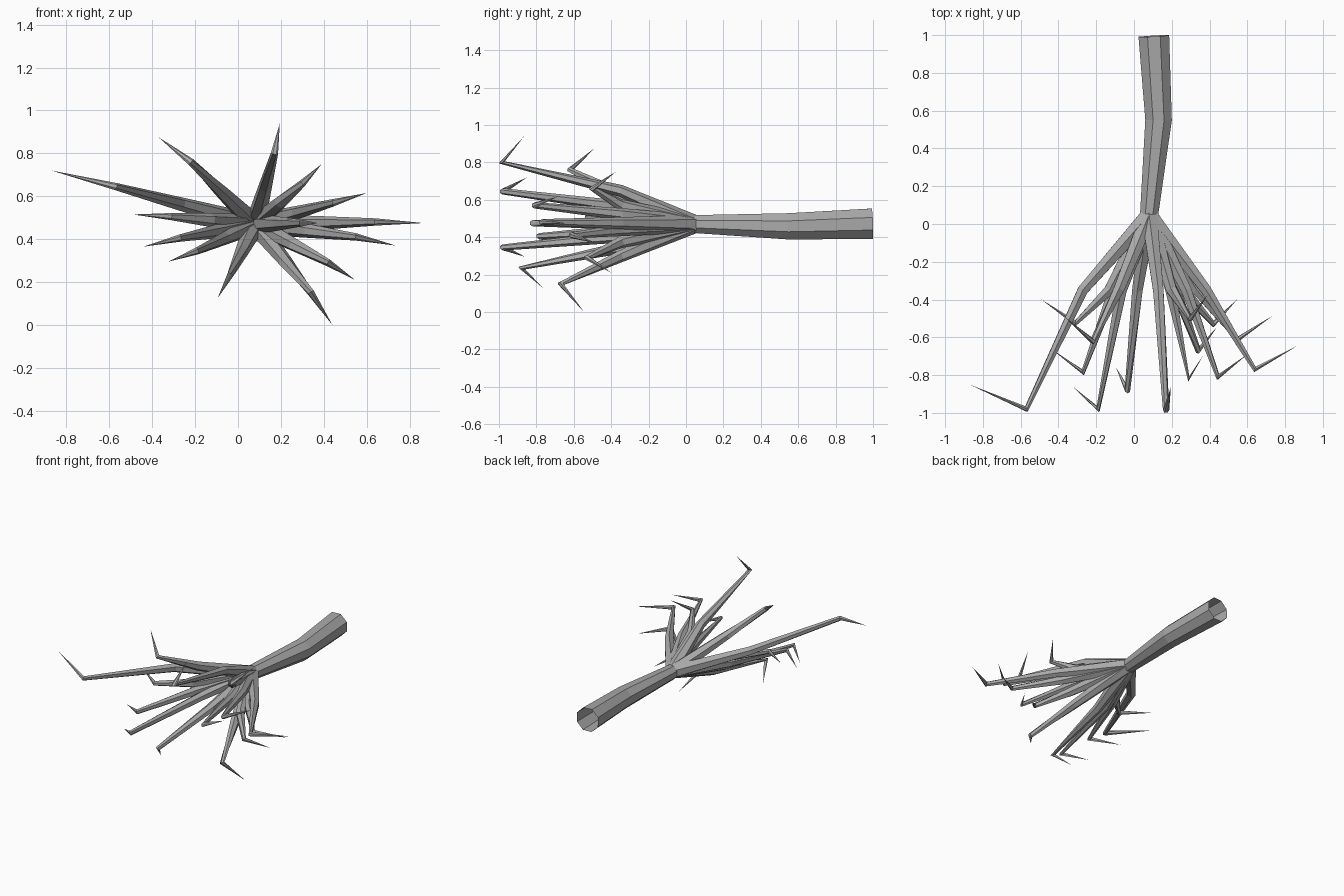
import bpy, bmesh, math
from mathutils import Vector

cube = bpy.data.objects.get("Cube")
if cube:
    bpy.data.objects.remove(cube)

bark = bpy.data.materials.new("grey bark")
bark.use_nodes = True
GREY = (0.4, 0.4, 0.4, 1)
bark.diffuse_color = GREY
bark.node_tree.nodes["Principled BSDF"].inputs["Base Color"].default_value = GREY


def tube(name, points, radii, sides):
    """Open tapered tube with rings mitred to the path; a zero radius ends in a point."""
    pts = [Vector(p) for p in points]
    bm = bmesh.new()
    rings = []
    for i, (p, r) in enumerate(zip(pts, radii)):
        if r == 0:
            rings.append([bm.verts.new(p)])
            continue
        into = (p - pts[i - 1]).normalized() if i else Vector()
        out = (pts[i + 1] - p).normalized() if i < len(pts) - 1 else Vector()
        t = (into + out).normalized()
        u = t.cross(Vector((0, 0, 1))).normalized()
        v = u.cross(t)
        angles = [math.tau * (k + 0.5) / sides for k in range(sides)]
        rings.append([bm.verts.new(p + r * (u * math.cos(a) + v * math.sin(a))) for a in angles])
    for a, b in zip(rings, rings[1:]):
        for k in range(sides):
            n = (k + 1) % sides
            bm.faces.new((a[k], a[n], b[n], b[k]) if len(b) > 1 else (a[k], a[n], b[0]))
    bmesh.ops.recalc_face_normals(bm, faces=bm.faces)
    mesh = bpy.data.meshes.new(name)
    bm.to_mesh(mesh)
    bm.free()
    mesh.materials.append(bark)
    obj = bpy.data.objects.new(name, mesh)
    bpy.context.collection.objects.link(obj)
    return obj


# Trunk, open at both ends
crown = Vector((0.08, 0.05, 0.47))
tube("trunk", [(0.105, 0.995, 0.472), (0.13, 0.55, 0.458), crown], [0.088, 0.076, 0.052], 8)

# Branches: elbow position, then tip position
branches = [
    ((-0.57, -0.98, 0.645), (-0.87, -0.85, 0.72)),
    ((-0.22, -0.62, 0.76), (-0.37, -0.49, 0.875)),
    ((0.17, -0.985, 0.80), (0.195, -0.865, 0.94)),
    ((0.30, -0.50, 0.66), (0.39, -0.375, 0.75)),
    ((0.445, -0.81, 0.57), (0.60, -0.69, 0.615)),
    ((0.64, -0.77, 0.48), (0.865, -0.645, 0.475)),
    ((0.55, -0.61, 0.41), (0.735, -0.485, 0.37)),
    ((0.42, -0.53, 0.29), (0.545, -0.40, 0.21)),
    ((0.34, -0.67, 0.15), (0.44, -0.545, 0.0)),
    ((-0.035, -0.88, 0.235), (-0.095, -0.76, 0.125)),
    ((-0.19, -0.98, 0.345), (-0.325, -0.86, 0.295)),
    ((-0.27, -0.785, 0.405), (-0.44, -0.66, 0.365)),
    ((-0.31, -0.525, 0.505), (-0.49, -0.40, 0.515)),
    ((0.29, -0.82, 0.475), (0.37, -0.69, 0.475)),
]
for i, (elbow, tip) in enumerate(branches):
    # Every branch kinks about halfway out from the crown
    bend = crown.lerp(Vector(elbow), 0.54)
    bend.y = -0.35
    tube(f"branch_{i + 1}", [crown, bend, elbow, tip], [0.048, 0.032, 0.017, 0], 6)
